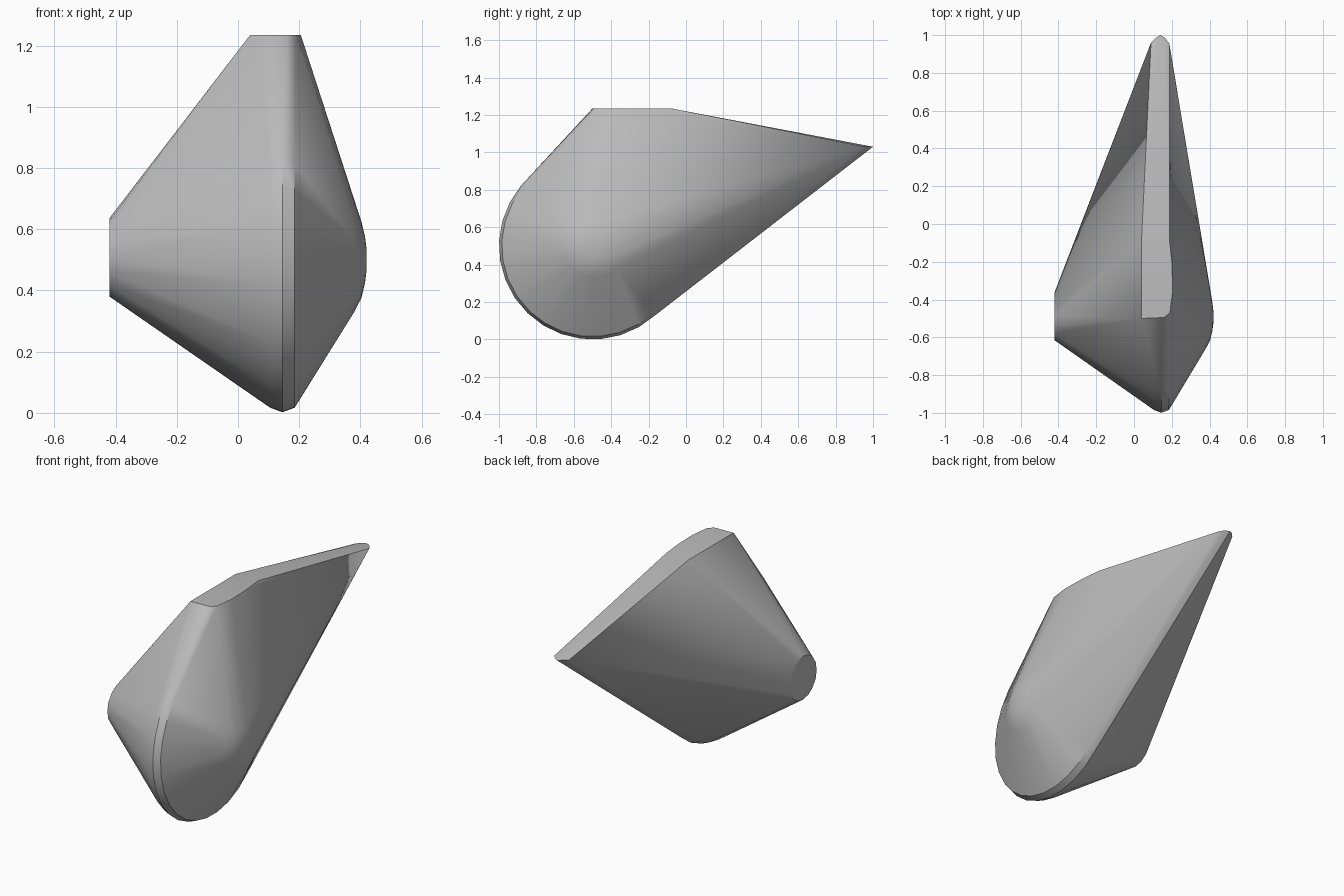
import bpy, bmesh, math

cube = bpy.data.objects.get("Cube")
if cube:
    bpy.data.objects.remove(cube, do_unlink=True)

grey = bpy.data.materials.new("stone_grey")
grey.use_nodes = True
colour = (0.5, 0.5, 0.5, 1)
grey.diffuse_color = colour
grey.node_tree.nodes["Principled BSDF"].inputs["Base Color"].default_value = colour


def ring(x, radius, y, z, count, start=0.0, end=math.tau):
    """Points on an arc facing along x."""
    step = (end - start) / count
    return [(x, y + radius * math.cos(start + i * step),
             z + radius * math.sin(start + i * step)) for i in range(count + 1)]


points = []
# Small flat end
points += ring(-0.42, 0.128, -0.488, 0.508, 16)
# Domed broad end
for x, radius in ((0.38, 0.17), (0.403, 0.125), (0.415, 0.075), (0.42, 0.035)):
    points += ring(x, radius, -0.49, 0.5, 16)
# Rounded rim around the front and the bottom
for x, radius in ((0.105, 0.485), (0.145, 0.5), (0.185, 0.485)):
    points += ring(x, radius, -0.5, 0.5, 14, math.radians(140), math.radians(312))
# Flat top
points += [(x, y, 1.235) for x, y in (
    (0.04, -0.5), (0.16, -0.495), (0.19, -0.47), (0.205, -0.35),
    (0.2, -0.2), (0.187, -0.08), (0.04, -0.08))]
# Pointed tail
points += [(0.09, 0.96, 1.03), (0.115, 0.985, 1.032), (0.14, 1.0, 1.03),
           (0.165, 0.985, 1.032), (0.187, 0.955, 1.03)]

# Stretch one skin over all the sections
bm = bmesh.new()
for p in points:
    bm.verts.new(p)
bmesh.ops.remove_doubles(bm, verts=bm.verts, dist=0.001)
hull = bmesh.ops.convex_hull(bm, input=bm.verts)
spare = {v for v in hull["geom_interior"] + hull["geom_unused"]
         if isinstance(v, bmesh.types.BMVert)}
bmesh.ops.delete(bm, geom=list(spare), context="VERTS")
bmesh.ops.dissolve_limit(bm, angle_limit=math.radians(1),
                         verts=bm.verts, edges=bm.edges)
bmesh.ops.recalc_face_normals(bm, faces=bm.faces)

mesh = bpy.data.meshes.new("faceted_stone")
bm.to_mesh(mesh)
bm.free()
mesh.materials.append(grey)
stone = bpy.data.objects.new("faceted_stone", mesh)
bpy.context.collection.objects.link(stone)
bpy.ops.object.select_all(action="DESELECT")
stone.select_set(True)
bpy.context.view_layer.objects.active = stone
bpy.ops.object.shade_smooth_by_angle(angle=math.radians(30))
